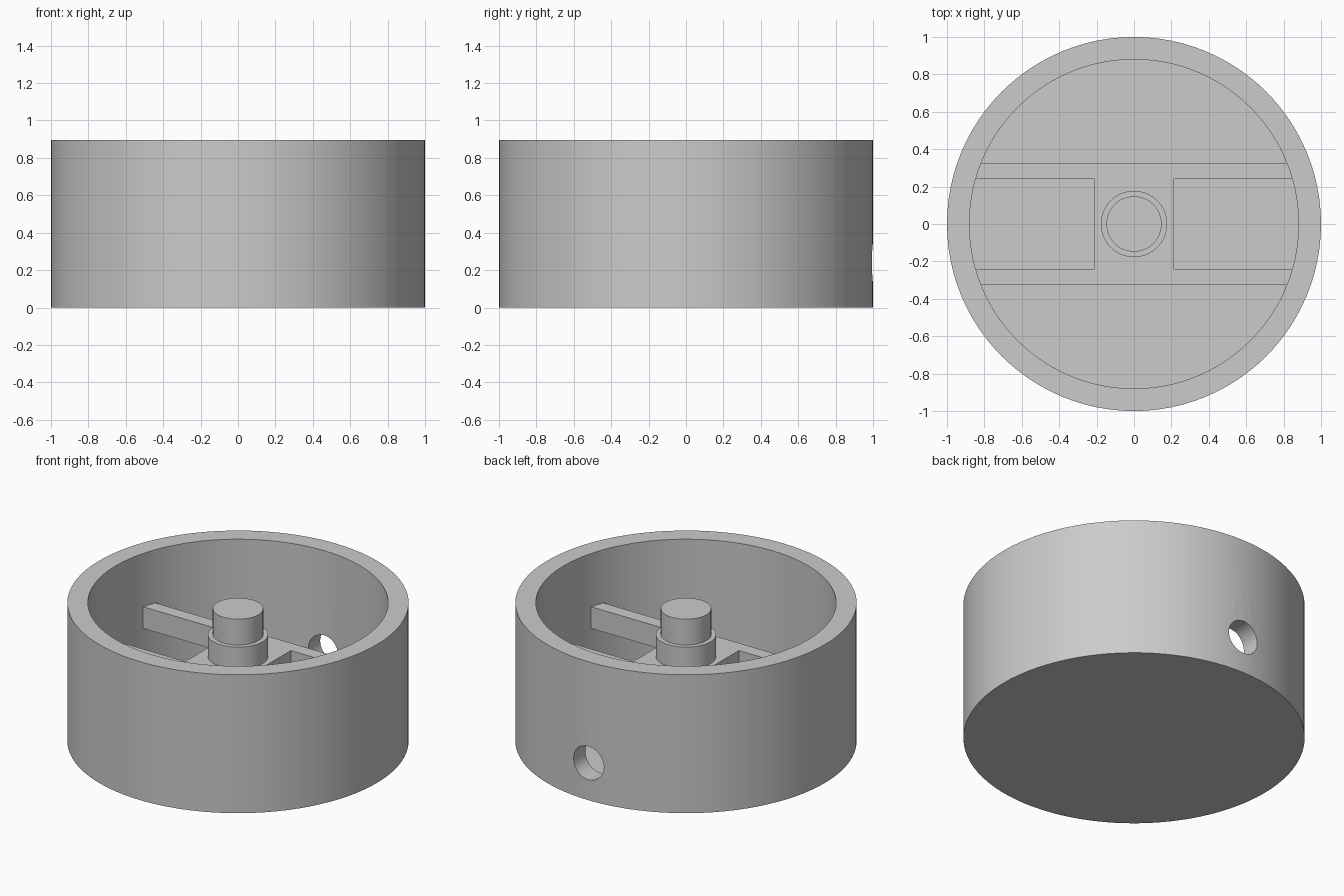
import bpy, bmesh, math
from mathutils import Matrix, Vector

if "Cube" in bpy.data.objects:
    bpy.data.objects.remove(bpy.data.objects["Cube"], do_unlink=True)

OUTER, INNER = 1.0, 0.88
HEIGHT, FLOOR = 0.895, 0.12
BEAM_LOW, BEAM_TOP = 0.41, 0.55

grey = bpy.data.materials.new("plain_grey")
grey.use_nodes = True
COLOUR = (0.6, 0.6, 0.6, 1)
grey.diffuse_color = COLOUR
grey.node_tree.nodes["Principled BSDF"].inputs["Base Color"].default_value = COLOUR


def make(name, bm):
    bmesh.ops.recalc_face_normals(bm, faces=bm.faces)
    mesh = bpy.data.meshes.new(name)
    bm.to_mesh(mesh)
    bm.free()
    mesh.materials.append(grey)
    ob = bpy.data.objects.new(name, mesh)
    bpy.context.collection.objects.link(ob)
    return ob


def smooth(ob):
    bpy.ops.object.select_all(action='DESELECT')
    ob.select_set(True)
    bpy.context.view_layer.objects.active = ob
    bpy.ops.object.shade_smooth_by_angle(angle=math.radians(30))


def lathe(name, profile, steps=96):
    """Spin an (r, z) profile that starts and ends on the z axis."""
    bm = bmesh.new()
    verts = [bm.verts.new((r, 0, z)) for r, z in profile]
    edges = [bm.edges.new(pair) for pair in zip(verts, verts[1:])]
    bmesh.ops.spin(bm, geom=verts + edges, cent=(0, 0, 0), axis=(0, 0, 1),
                   angle=math.tau, steps=steps, use_duplicate=False)
    bmesh.ops.remove_doubles(bm, verts=bm.verts, dist=1e-4)
    return make(name, bm)


# Cup with a thick wall and closed floor
cup = lathe("cup", [(0, 0), (OUTER, 0), (OUTER, HEIGHT), (INNER, HEIGHT),
                    (INNER, FLOOR), (0, FLOOR)])

# Round cable hole through the back wall
bm = bmesh.new()
bmesh.ops.create_cone(bm, cap_ends=True, segments=48, radius1=0.108, radius2=0.108, depth=0.5,
                      matrix=Matrix.Translation((0, 0.95, 0.24)) @ Matrix.Rotation(math.pi / 2, 4, 'X'))
cutter = make("hole_cutter", bm)
cutter.hide_render = True
cutter.hide_set(True)
cut = cup.modifiers.new("back_hole", 'BOOLEAN')
cut.object = cutter
cut.operation = 'DIFFERENCE'
cut.solver = 'EXACT'
smooth(cup)

# H-shaped bridge: two beams joined by a centre plate, ends set into the wall
half = [(0.21, 0), (0.21, 0.24), (0.86, 0.24), (0.84, 0.325)]
outline = half[1:]
outline += [(-x, y) for x, y in reversed(outline)]
outline += [(-x, -y) for x, y in outline]
bm = bmesh.new()
base = bm.faces.new([bm.verts.new((x, y, BEAM_LOW)) for x, y in outline])
top = bmesh.ops.extrude_face_region(bm, geom=[base])
bmesh.ops.translate(bm, vec=Vector((0, 0, BEAM_TOP - BEAM_LOW)),
                    verts=[v for v in top["geom"] if isinstance(v, bmesh.types.BMVert)])
make("bridge", bm)

# Stepped post on the bridge
post = lathe("post", [(0, BEAM_TOP - 0.05), (0.177, BEAM_TOP - 0.05), (0.177, 0.69), (0.148, 0.69),
                      (0.148, 0.857), (0, 0.857)], 64)
smooth(post)
